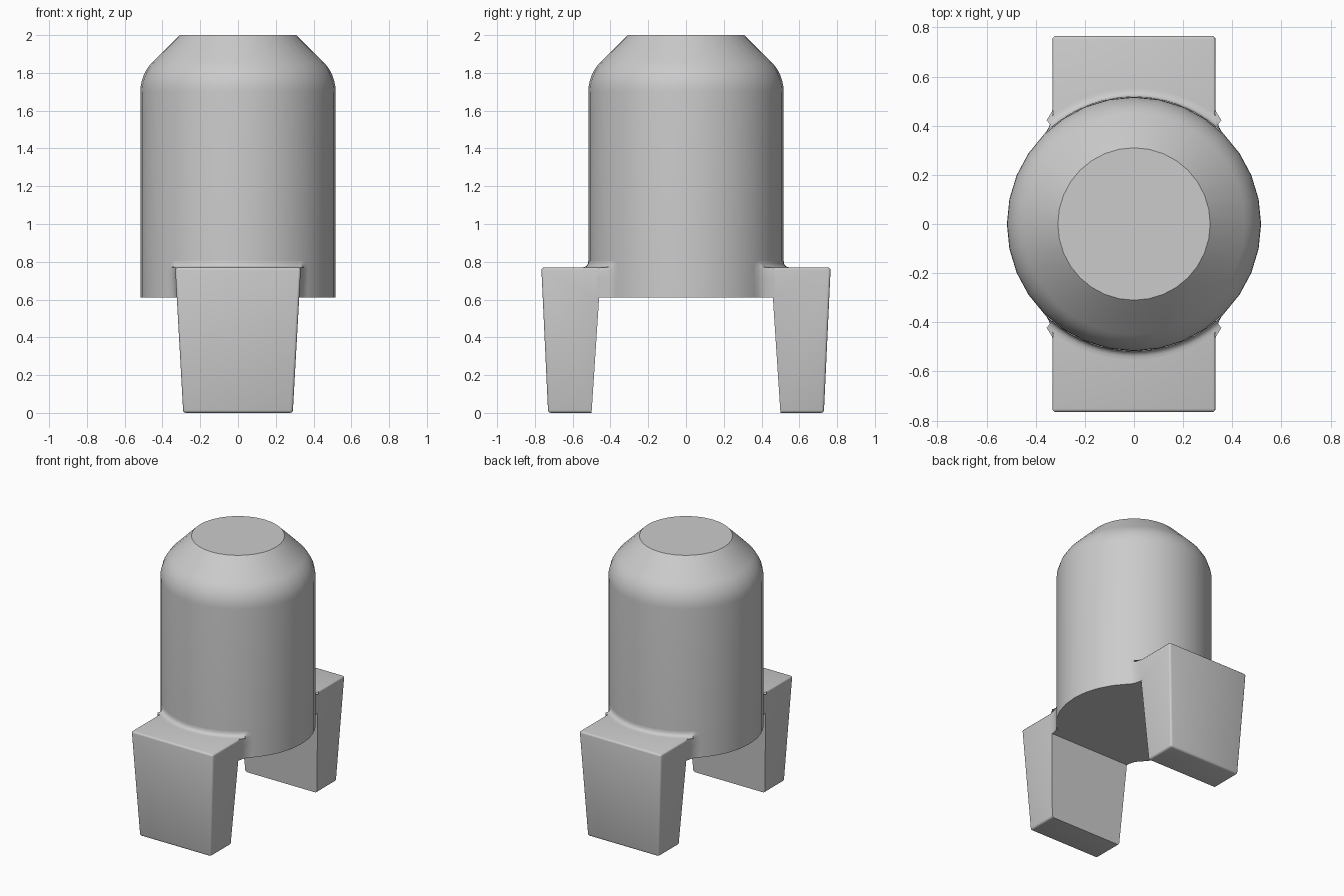
import bpy, bmesh, math
from mathutils import Vector

cube = bpy.data.objects.get("Cube")
if cube:
    bpy.data.objects.remove(cube, do_unlink=True)

grey = bpy.data.materials.new("plain grey")
grey.use_nodes = True
COLOR = (0.6, 0.6, 0.6, 1)
grey.diffuse_color = COLOR
grey.node_tree.nodes["Principled BSDF"].inputs["Base Color"].default_value = COLOR

R, BASE, LEG_TOP = 0.517, 0.61, 0.77


def finish(bm, name, angle=30):
    bmesh.ops.recalc_face_normals(bm, faces=bm.faces)
    mesh = bpy.data.meshes.new(name)
    bm.to_mesh(mesh)
    bm.free()
    obj = bpy.data.objects.new(name, mesh)
    mesh.materials.append(grey)
    bpy.context.collection.objects.link(obj)
    bpy.ops.object.select_all(action="DESELECT")
    obj.select_set(True)
    bpy.context.view_layer.objects.active = obj
    bpy.ops.object.shade_smooth_by_angle(angle=math.radians(angle))
    return obj


def half_width(z):
    return 0.29 + 0.043 * z / LEG_TOP


# Body: cylinder with a rounded shoulder, a cone and flat ends
def build_body():
    bend = 0.225
    profile = [(R, BASE)]
    for i in range(7):
        a = math.radians(45 * i / 6)
        profile.append((R - bend + bend * math.cos(a), 1.70 + bend * math.sin(a)))
    profile.append((0.31, 2.0))
    bm = bmesh.new()
    sides = 32
    rings = [[bm.verts.new((r * math.cos(math.tau * k / sides),
                            r * math.sin(math.tau * k / sides), z))
              for k in range(sides)] for r, z in profile]
    for low, high in zip(rings, rings[1:]):
        for k in range(sides):
            n = (k + 1) % sides
            bm.faces.new((low[k], low[n], high[n], high[k]))
    bm.faces.new(rings[0])
    bm.faces.new(rings[-1])
    finish(bm, "body")


# Leg: tapered block whose upper part reaches into the body
def build_leg(name, side):
    outline = [(-0.73, 0), (-0.50, 0), (-0.46, BASE), (-0.30, BASE + 0.001),
               (-0.30, LEG_TOP), (-0.766, LEG_TOP)]
    bm = bmesh.new()
    left, right = [[bm.verts.new((s * half_width(z), side * -y, z))
                    for y, z in outline] for s in (1, -1)]
    bm.faces.new(left)
    bm.faces.new(right)
    for i in range(len(outline)):
        j = (i + 1) % len(outline)
        bm.faces.new((left[i], left[j], right[j], right[i]))
    # Round the outer, bottom and top edges; the inner edges stay sharp
    soft = [e for e in bm.edges
            if any(abs(v.co.y) > 0.7 for v in e.verts)]
    soft += [e for e in bm.edges if e not in soft
             and all(v.co.z > 0.76 for v in e.verts)
             and abs(e.verts[0].co.y - e.verts[1].co.y) > 0.1]
    bmesh.ops.bevel(bm, geom=soft, offset=0.014, segments=3,
                    profile=0.5, affect="EDGES")
    finish(bm, name)


# Fillet: curved skirt blending the leg's sides and top into the body
def build_fillet(name, side):
    def on_body(angle, z, radius=R):
        return Vector((radius * math.sin(angle), side * radius * math.cos(angle), z))

    rise, spread = 0.035, 0.1
    corner = math.asin(half_width(LEG_TOP) / R)
    half = []  # body contact, crease and leg contact
    for z in (BASE, 0.66, 0.71, LEG_TOP - 0.015):
        w = half_width(z)
        a = math.asin(w / R)
        half.append((on_body(a + spread, z), on_body(a, z),
                     Vector((w, side * 0.47, z))))
    for i in range(1, 5):
        t = math.radians(90 * i / 5)
        half.append((on_body(corner + spread * math.cos(t), LEG_TOP - 0.015
                             + (rise + 0.015) * math.sin(t)),
                     on_body(corner, LEG_TOP),
                     Vector((half_width(LEG_TOP) - 0.004, side * 0.465, LEG_TOP - 0.002))))
    for i in range(9):
        a = corner * (1 - i / 8)
        half.append((on_body(a, LEG_TOP + rise), on_body(a, LEG_TOP),
                     on_body(a, LEG_TOP, R + 0.035)))
    flip = Vector((-1, 1, 1))
    path = half + [tuple(p * flip for p in row) for row in reversed(half[:-1])]
    bm = bmesh.new()
    strips = []
    for p, m, q in path:
        strips.append([bm.verts.new(p * (1 - t) ** 2 + m * 2 * t * (1 - t) + q * t * t)
                       for t in (i / 5 for i in range(6))])
    for a, b in zip(strips, strips[1:]):
        for i in range(5):
            bm.faces.new((a[i], a[i + 1], b[i + 1], b[i]))
    # Close the underside of both ends
    for strip, row in ((strips[0], path[0]), (strips[-1], path[-1])):
        bm.faces.new(strip + [bm.verts.new(row[1])])
    bmesh.ops.remove_doubles(bm, verts=bm.verts, dist=0.0005)
    finish(bm, name, 40)


build_body()
for label, direction in (("front", -1), ("back", 1)):
    build_leg(label + "_leg", direction)
    build_fillet(label + "_leg_fillet", direction)
